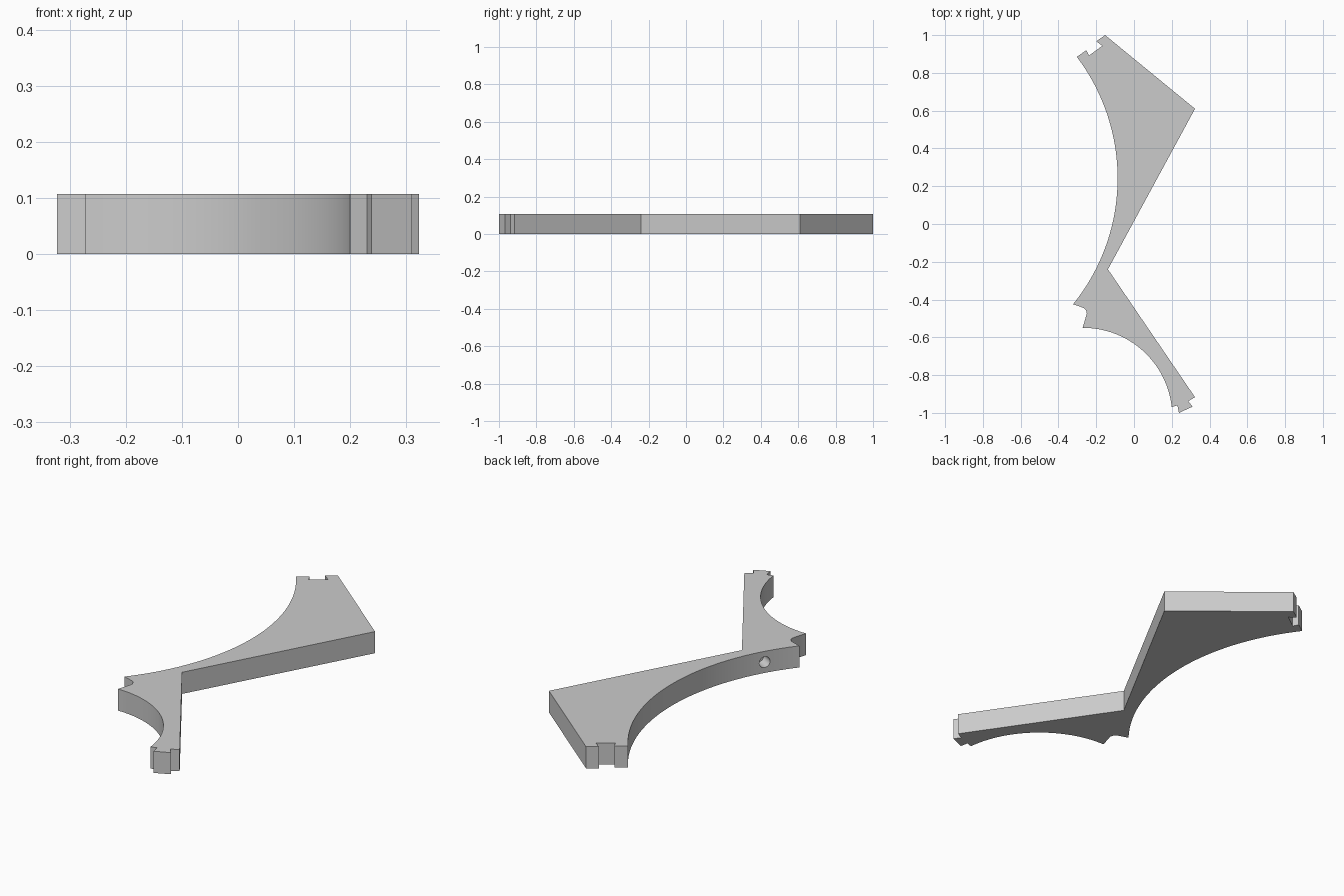
import bpy, bmesh
from math import atan2, cos, sin, hypot
from mathutils import Vector

cube = bpy.data.objects.get("Cube")
if cube:
    bpy.data.objects.remove(cube, do_unlink=True)

THICKNESS = 0.107
BIG_CENTRE = (-1.149, 0.23)


def arc(centre, start, end, steps):
    """Points on an arc around centre from start to end, both included."""
    cx, cy = centre
    a0, a1 = (atan2(p[1] - cy, p[0] - cx) for p in (start, end))
    r0, r1 = (hypot(p[0] - cx, p[1] - cy) for p in (start, end))
    points = []
    for i in range(steps + 1):
        t = i / steps
        a, r = a0 + (a1 - a0) * t, r0 + (r1 - r0) * t
        points.append((cx + r * cos(a), cy + r * sin(a)))
    return points


# Grey material
grey = bpy.data.materials.new("light grey")
grey.use_nodes = True
colour = (0.6, 0.6, 0.6, 1)
grey.diffuse_color = colour
grey.node_tree.nodes["Principled BSDF"].inputs["Base Color"].default_value = colour

# Outline: wide end, elbow, stepped tip, lower arc, rounded nook, long arc, notch
outline = [(-0.153, 1.0), (0.323, 0.61), (-0.138, -0.24), (0.323, -0.917),
           (0.287, -0.938), (0.31, -0.967), (0.238, -1.0), (0.23, -0.96)]
outline += arc((-0.27, -1.02), (0.2, -0.97), (-0.272, -0.55), 32)
outline += arc((-0.285, -0.475), (-0.25, -0.475), (-0.276, -0.441), 10)
outline += arc(BIG_CENTRE, (-0.323, -0.425), (-0.303, 0.885), 56)
outline += [(-0.252, 0.92), (-0.238, 0.892), (-0.168, 0.943), (-0.2, 0.967)]

# Flat bracket plate, extruded from the outline
bm = bmesh.new()
base = bm.faces.new([bm.verts.new((x, y, 0)) for x, y in outline])
walls = bmesh.ops.extrude_face_region(bm, geom=[base], use_keep_orig=True)
top = [v for v in walls["geom"] if isinstance(v, bmesh.types.BMVert)]
bmesh.ops.translate(bm, verts=top, vec=(0, 0, THICKNESS))
bmesh.ops.recalc_face_normals(bm, faces=bm.faces)
mesh = bpy.data.meshes.new("bracket_plate")
bm.to_mesh(mesh)
bm.free()
mesh.materials.append(grey)
plate = bpy.data.objects.new("bracket_plate", mesh)
bpy.context.collection.objects.link(plate)

# Blind pin hole drilled square into the long arc
mouth = Vector((-0.225, -0.29, THICKNESS / 2))
inward = Vector((mouth.x - BIG_CENTRE[0], mouth.y - BIG_CENTRE[1], 0)).normalized()
bpy.ops.mesh.primitive_cylinder_add(vertices=24, radius=0.027, depth=0.12, location=mouth,
                                    rotation=inward.to_track_quat("Z", "Y").to_euler())
drill = bpy.context.object
drill.name = "pin_hole_cutter"
drill.hide_render = True
drill.data.materials.append(grey)

bpy.context.view_layer.objects.active = plate
cut = plate.modifiers.new("pin_hole", "BOOLEAN")
cut.operation = "DIFFERENCE"
cut.solver = "EXACT"
cut.object = drill
bpy.ops.object.modifier_apply(modifier=cut.name)
bpy.data.objects.remove(drill, do_unlink=True)

# Smooth arcs, sharp corners
bpy.ops.object.select_all(action="DESELECT")
plate.select_set(True)
bpy.context.view_layer.objects.active = plate
bpy.ops.object.shade_smooth_by_angle(angle=0.4)
